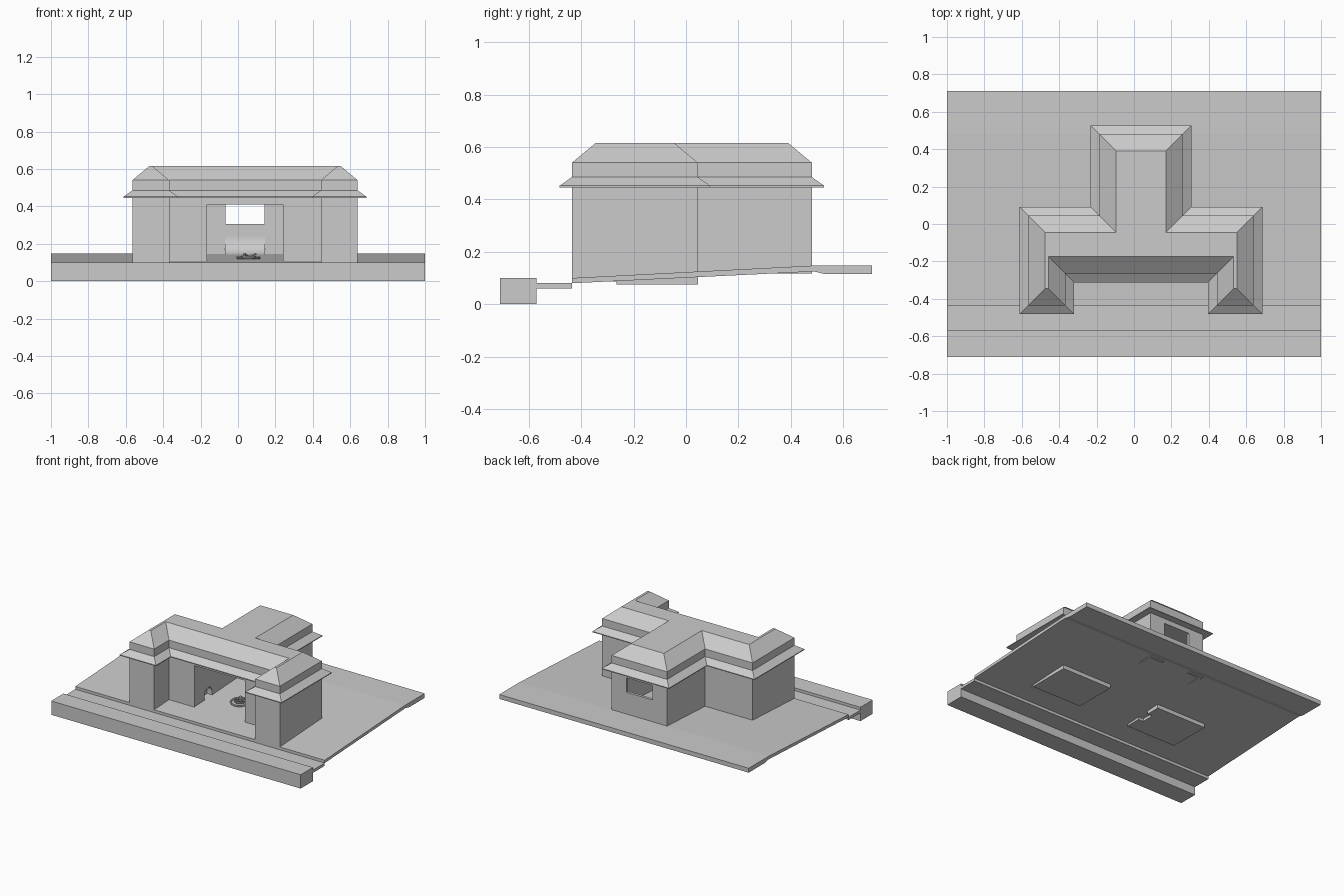
import bpy, bmesh, math
from mathutils import Vector

if "Cube" in bpy.data.objects:
    bpy.data.objects.remove(bpy.data.objects["Cube"])

CX = 0.0375  # symmetry axis of the building


def finish(name, bm):
    bmesh.ops.recalc_face_normals(bm, faces=bm.faces)
    me = bpy.data.meshes.new(name)
    bm.to_mesh(me)
    bm.free()
    ob = bpy.data.objects.new(name, me)
    bpy.context.collection.objects.link(ob)
    return ob


def loft(name, rings):
    """Join rings of points into a closed, capped solid."""
    bm = bmesh.new()
    loops = [[bm.verts.new(p) for p in r] for r in rings]
    n = len(loops[0])
    for a, b in zip(loops, loops[1:]):
        for i in range(n):
            j = (i + 1) % n
            bm.faces.new((a[i], a[j], b[j], b[i]))
    bm.faces.new(loops[0][::-1])
    bm.faces.new(loops[-1])
    return finish(name, bm)


def prism(name, profile, x0, x1):
    """Extrude a (y, z) profile along x."""
    return loft(name, [[(x, y, z) for y, z in profile] for x in (x0, x1)])


def box(name, x0, x1, y0, y1, z0, z1):
    return prism(name, [(y0, z0), (y1, z0), (y1, z1), (y0, z1)], x0, x1)


def pair(name, h0, h1, *rest):
    """Two boxes mirrored about the building axis."""
    return (box(name + "_left", CX - h1, CX - h0, *rest),
            box(name + "_right", CX + h0, CX + h1, *rest))


# Ground: kerb, gutter and sloping yard
box("kerb", -1, 1, -0.71, -0.57, 0, 0.10)
box("gutter", -1, 1, -0.57, -0.435, 0.06, 0.08)
prism("yard_slab", [(-0.435, 0.08), (0.49, 0.125), (0.53, 0.115), (0.71, 0.115),
                    (0.71, 0.147), (0.48, 0.147), (-0.435, 0.10)], -1, 1)

# Side rooms and projecting front bays
left_room, right_room = pair("side_room", 0.2025, 0.6025, -0.265, 0.045, 0.075, 0.448)
pair("front_bay", 0.405, 0.6025, -0.435, -0.265, 0.086, 0.448)

# Back wing walls, window and ceiling over the passage
pair("back_wing_wall", 0.2025, 0.2225, 0.045, 0.48, 0.118, 0.448)
pair("back_wall", 0.105, 0.2025, 0.46, 0.48, 0.118, 0.448)
box("window_sill_wall", CX - 0.105, CX + 0.105, 0.46, 0.48, 0.13, 0.305)
box("window_head", CX - 0.105, CX + 0.105, 0.46, 0.48, 0.41, 0.448)
box("passage_ceiling", CX - 0.2025, CX + 0.2025, -0.265, 0.46, 0.41, 0.448)

# Arched niche in the left passage wall
arch = [(-0.15, 0.05), (-0.06, 0.05)]
arch += [(-0.105 + 0.045 * math.cos(a), 0.145 + 0.045 * math.sin(a))
         for a in [math.pi * i / 10 for i in range(11)]]
cutter = prism("niche_cutter", arch, CX - 0.2425, CX - 0.19)
cutter.hide_render = True
mod = left_room.modifiers.new("niche", "BOOLEAN")
mod.operation = "DIFFERENCE"
mod.object = cutter
bpy.context.view_layer.objects.active = left_room
bpy.ops.object.modifier_apply(modifier=mod.name)
bpy.data.objects.remove(cutter)

# Roof: mitred offsets of the T-shaped footprint
half = [(0.405, -0.265), (0.405, -0.435), (0.6025, -0.435),
        (0.6025, 0.045), (0.2225, 0.045), (0.2225, 0.48)]
foot = [Vector((x, y)) for x, y in half] + [Vector((-x, y)) for x, y in half[::-1]]


def offset_ring(d, z):
    ring = []
    for i, p in enumerate(foot):
        e1 = (p - foot[i - 1]).normalized()
        e2 = (foot[(i + 1) % len(foot)] - p).normalized()
        q = p + d * Vector((e1.y + e2.y, -e1.x - e2.x))
        ring.append((CX + q.x, q.y, z))
    return ring


roof_profile = [(0, 0.445), (0.047, 0.446), (0.047, 0.452), (0, 0.485),
                (0, 0.54), (-0.09, 0.615)]
loft("hipped_roof", [offset_ring(d, z) for d, z in roof_profile])

# Curved bench below the window
curve = [(0.46 - 0.09 * (1 - math.cos(a)), 0.24 - 0.10 * math.sin(a))
         for a in [math.pi / 2 * i / 12 for i in range(13)]]
bench = prism("curved_bench", curve + [(0.37, 0.135), (0.46, 0.135)], -0.07, 0.145)
bpy.context.view_layer.objects.active = bench
bench.select_set(True)
bpy.ops.object.shade_smooth_by_angle(angle=math.radians(30))

# Round fire pit in the passage
for name, r, t, z in (("pit_outer_ring", 0.06, 0.006, 0.126),
                      ("pit_inner_ring", 0.034, 0.005, 0.132)):
    bpy.ops.mesh.primitive_torus_add(major_radius=r, minor_radius=t, major_segments=24,
                                     minor_segments=6, location=(0.055, -0.055, z),
                                     rotation=(0.05, 0, 0))
    bpy.context.object.name = name
for i in range(3):
    a = math.tau * i / 3
    bpy.ops.mesh.primitive_cylinder_add(
        vertices=6, radius=0.006, depth=0.05, rotation=(0, 1.2, a),
        location=(0.055 + 0.02 * math.cos(a), -0.055 + 0.02 * math.sin(a), 0.138))
    bpy.context.object.name = "pit_log"
